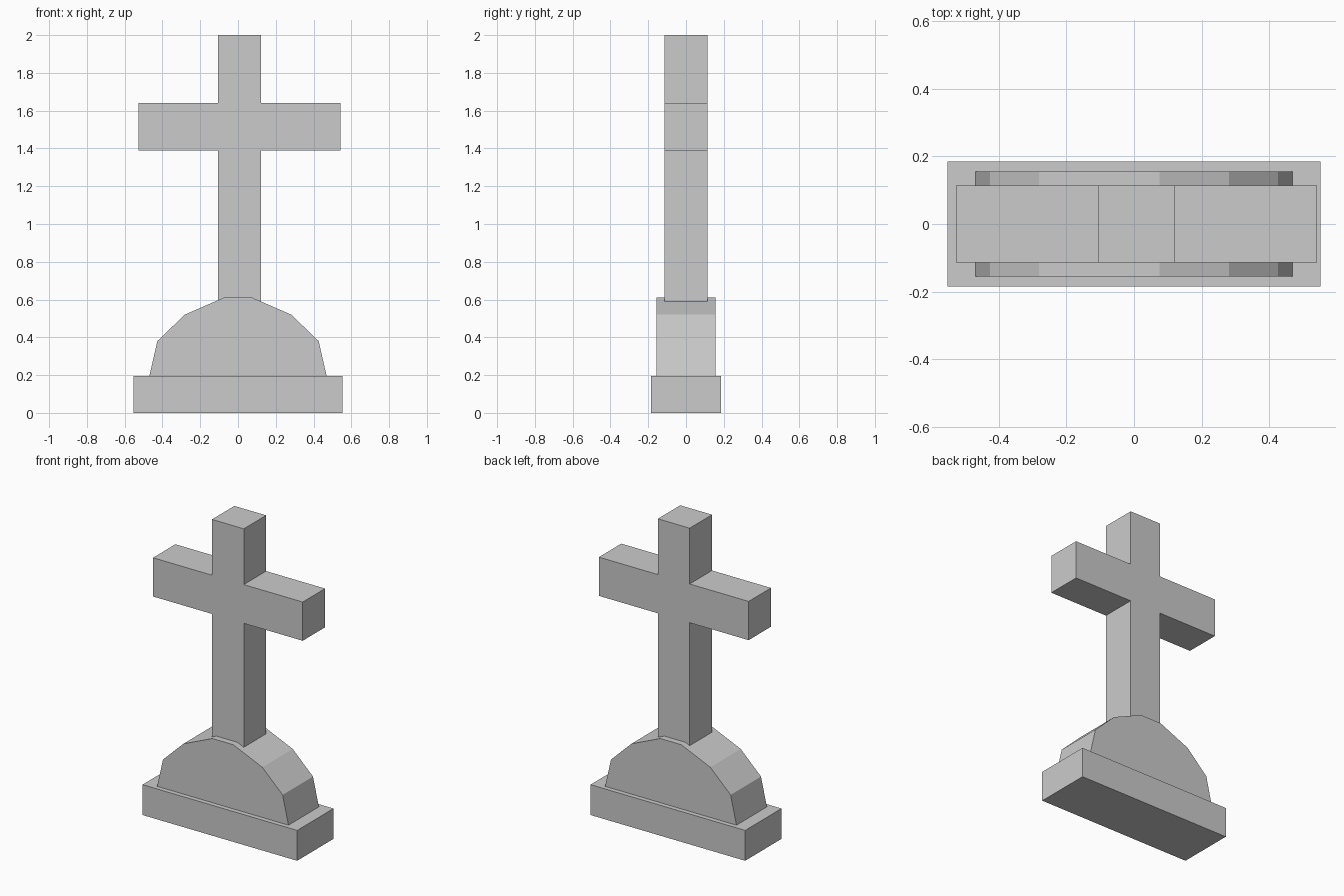
import bpy, bmesh

if "Cube" in bpy.data.objects:
    bpy.data.objects.remove(bpy.data.objects["Cube"])


def extrude_profile(name, points, half_depth):
    """Front outline (x, z) extruded along y, centred on y = 0."""
    bm = bmesh.new()
    face = bm.faces.new([bm.verts.new((x, -half_depth, z)) for x, z in points])
    result = bmesh.ops.extrude_face_region(bm, geom=[face])
    verts = [v for v in result["geom"] if isinstance(v, bmesh.types.BMVert)]
    bmesh.ops.translate(bm, verts=verts, vec=(0, 2 * half_depth, 0))
    bmesh.ops.recalc_face_normals(bm, faces=bm.faces)
    mesh = bpy.data.meshes.new(name)
    bm.to_mesh(mesh)
    bm.free()
    obj = bpy.data.objects.new(name, mesh)
    bpy.context.collection.objects.link(obj)
    return obj


# Rectangular plinth
W, BASE_TOP = 0.552, 0.196
extrude_profile("plinth", [(-W, 0), (W, 0), (W, BASE_TOP), (-W, BASE_TOP)], 0.185)

# Faceted mound standing on the plinth
half = [(0.469, BASE_TOP), (0.427, 0.38), (0.282, 0.52), (0.075, 0.61)]
extrude_profile("mound", half + [(-x, z) for x, z in reversed(half)], 0.155)

# One-piece cross, slightly off centre, sunk into the mound
L, R = -0.106, 0.121            # post sides
ARM_L, ARM_R = -0.527, 0.542    # arm ends
FOOT, ARM_LOW, ARM_HIGH, TOP = 0.587, 1.39, 1.64, 2.0
extrude_profile("cross", [
    (L, FOOT), (R, FOOT), (R, ARM_LOW), (ARM_R, ARM_LOW),
    (ARM_R, ARM_HIGH), (R, ARM_HIGH), (R, TOP), (L, TOP),
    (L, ARM_HIGH), (ARM_L, ARM_HIGH), (ARM_L, ARM_LOW), (L, ARM_LOW),
], 0.114)
